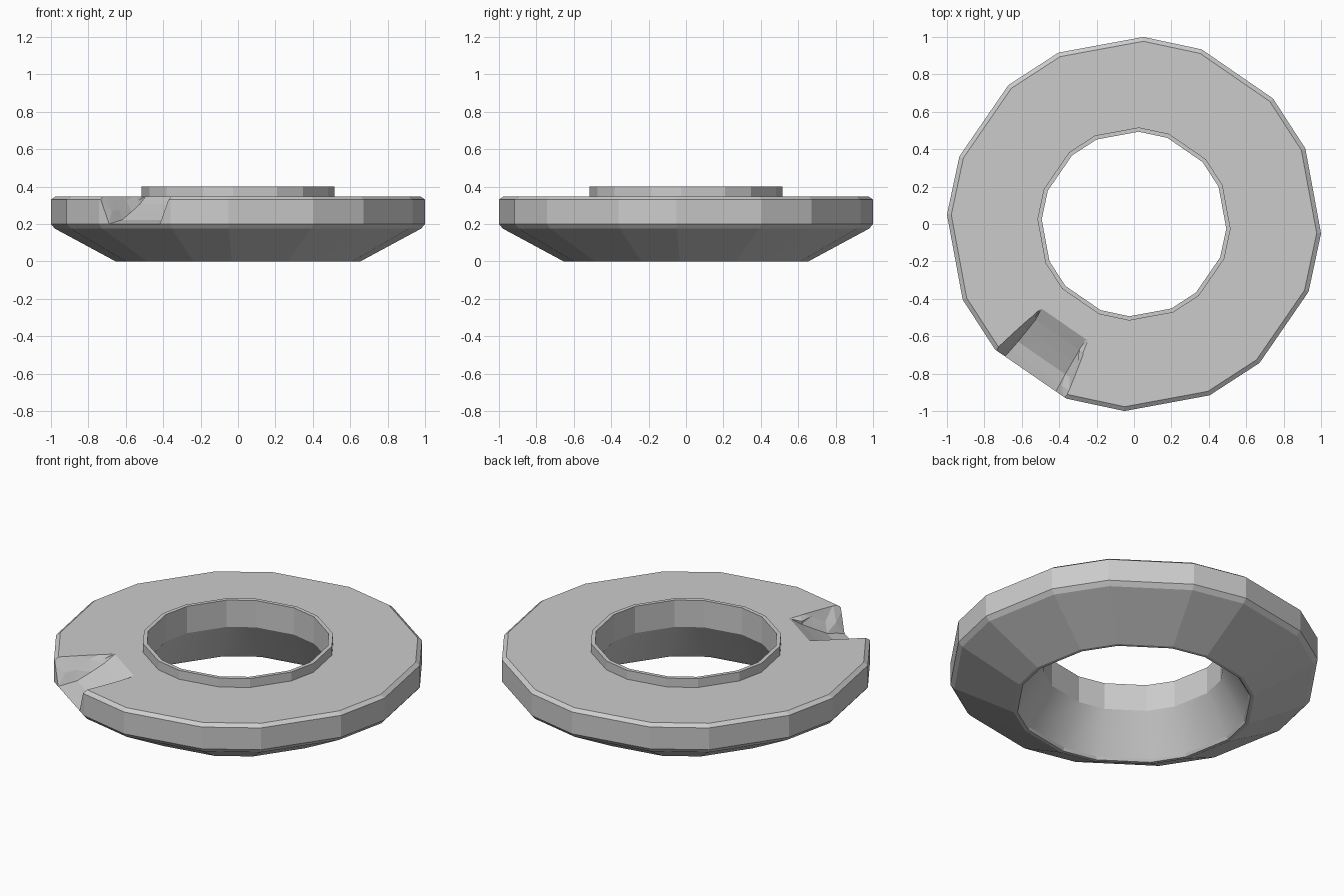
import bpy, bmesh, math, random
from mathutils import Vector

if "Cube" in bpy.data.objects:
    bpy.data.objects.remove(bpy.data.objects["Cube"])

random.seed(4)


def make_object(name, bm):
    bmesh.ops.recalc_face_normals(bm, faces=bm.faces)
    mesh = bpy.data.meshes.new(name)
    bm.to_mesh(mesh)
    bm.free()
    obj = bpy.data.objects.new(name, mesh)
    bpy.context.collection.objects.link(obj)
    return obj


# Stone ring: closed profile swept round an octagon with cut corners
R = 1.0013
angles = [math.radians(45 * k + a) for k in range(8) for a in (-2.9, 23.8)]
profile = [(0.655, 0), (0.98, 0.175), (R, 0.2), (R, 0.33), (0.978, 0.347),
           (0.517, 0.347), (0.517, 0.4), (0.494, 0.4), (0.494, 0.24),
           (0.625, 0.015), (0.635, 0)]
SMOOTH_BAND = 8  # flared underside of the hole
bm = bmesh.new()
rings = [[bm.verts.new((r * math.cos(a), r * math.sin(a), z)) for a in angles]
         for r, z in profile]
for i, ring in enumerate(rings):
    nxt = rings[(i + 1) % len(rings)]
    for j in range(16):
        k = (j + 1) % 16
        f = bm.faces.new((ring[j], ring[k], nxt[k], nxt[j]))
        f.smooth = i == SMOOTH_BAND
ring_obj = make_object("stone_ring", bm)

# Notch cutter: ramped floor with broken, uneven side walls
theta = math.radians(235.4)
out = Vector((math.cos(theta), math.sin(theta), 0))
side = Vector((-math.sin(theta), math.cos(theta), 0))
# distance from centre, half width at top, half width at floor, floor height
sections = [(0.65, 0.156, 0.150, 0.349), (0.72, 0.172, 0.142, 0.305),
            (0.79, 0.189, 0.147, 0.265), (0.87, 0.208, 0.153, 0.222),
            (0.93, 0.221, 0.160, 0.21), (0.972, 0.230, 0.165, 0.2),
            (1.08, 0.255, 0.178, 0.2)]
bm = bmesh.new()
rows = []
for u, top, floor, z in sections:
    def mid():
        return top * 0.5 + floor * 0.5 + random.uniform(-0.02, 0.02)
    zm = z + (0.35 - z) * random.uniform(0.35, 0.75)
    pts = [(top, 0.5), (top, 0.352), (mid(), zm), (floor, z),
           (-floor, z), (-mid(), zm), (-top, 0.352), (-top, 0.5)]
    rows.append([bm.verts.new(out * u + side * v + Vector((0, 0, h)))
                 for v, h in pts])
for a, b in zip(rows, rows[1:]):
    for j in range(8):
        k = (j + 1) % 8
        bm.faces.new((a[j], a[k], b[k], b[j]))
bm.faces.new(rows[0])
bm.faces.new(rows[-1])
bmesh.ops.triangulate(bm, faces=bm.faces)
cutter = make_object("notch_cutter", bm)
cutter.hide_render = True
cutter.hide_viewport = True

# Cut the broken notch into the rim
mod = ring_obj.modifiers.new("notch", 'BOOLEAN')
mod.operation = 'DIFFERENCE'
mod.solver = 'EXACT'
mod.object = cutter
